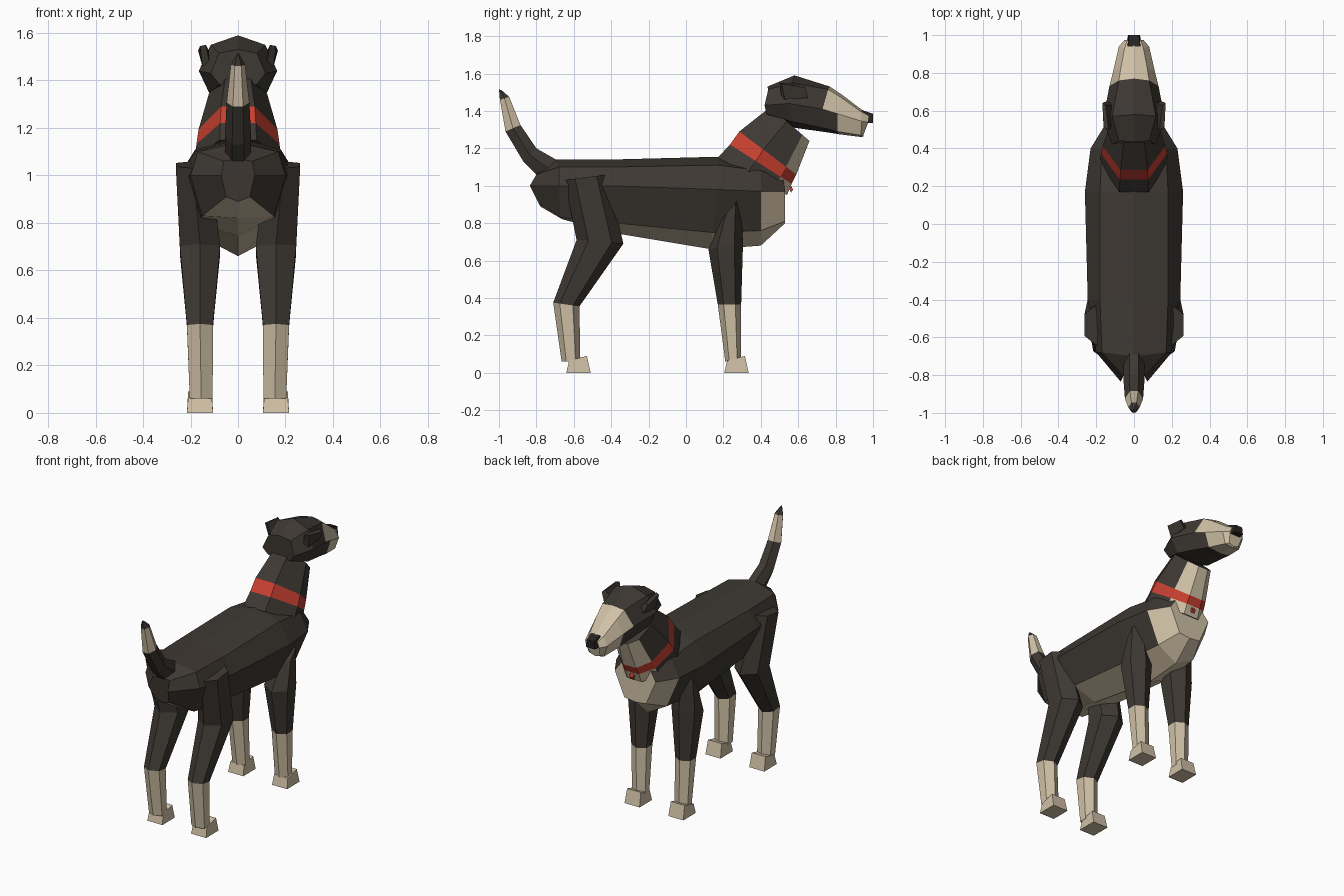
import bpy, bmesh

if "Cube" in bpy.data.objects:
    bpy.data.objects.remove(bpy.data.objects["Cube"])


def material(name, rgb):
    m = bpy.data.materials.new(name)
    m.diffuse_color = (*rgb, 1)
    m.use_nodes = True
    m.node_tree.nodes["Principled BSDF"].inputs["Base Color"].default_value = m.diffuse_color
    return m


DARK, CREAM, RED, BLACK = 0, 1, 2, 3
MATS = [material("dark_fur", (0.048, 0.040, 0.033)),
        material("cream_fur", (0.63, 0.53, 0.38)),
        material("collar_red", (0.58, 0.05, 0.03)),
        material("nose_black", (0.02, 0.017, 0.015))]


def loft(name, rings, rule=lambda seg, row: DARK, caps=(DARK, DARK)):
    """Skin closed rings of equal point count; rule(seg, row) gives the colour."""
    bm = bmesh.new()
    vs = [[bm.verts.new(p) for p in r] for r in rings]
    n = len(rings[0])
    for s in range(len(vs) - 1):
        for i in range(n):
            j = (i + 1) % n
            f = bm.faces.new((vs[s][i], vs[s][j], vs[s + 1][j], vs[s + 1][i]))
            f.material_index = rule(s, i)
    for ring, c in ((vs[0], caps[0]), (vs[-1], caps[1])):
        bm.faces.new(ring).material_index = c
    bmesh.ops.recalc_face_normals(bm, faces=bm.faces)
    me = bpy.data.meshes.new(name)
    bm.to_mesh(me)
    bm.free()
    for m in MATS:
        me.materials.append(m)
    ob = bpy.data.objects.new(name, me)
    bpy.context.collection.objects.link(ob)
    return ob


def mirror_ring(half):
    """Close a right-hand half profile with its mirror image."""
    return half + [(-x, y, z) for x, y, z in reversed(half) if x > 0]


def row8(i):
    """Height row of a face in an eight-point ring: 0 top to 3 bottom."""
    return min(i, 7 - i)


# Torso: top, upper, side, lower and keel points from rump to chest
torso = [
    [(0, -.80, 1.07), (.06, -.80, 1.06), (.07, -.835, 1.0), (.05, -.79, .91), (0, -.78, .89)],
    [(0, -.70, 1.14), (.17, -.68, 1.10), (.20, -.68, 1.0), (.15, -.67, .83), (0, -.66, .82)],
    [(0, -.40, 1.14), (.18, -.40, 1.10), (.245, -.40, 1.0), (.17, -.37, .80), (0, -.37, .745)],
    [(0, .17, 1.155), (.18, .17, 1.11), (.26, .17, .98), (.17, .14, .75), (0, .14, .66)],
    [(0, .36, 1.12), (.17, .40, 1.08), (.23, .40, .97), (.14, .40, .76), (0, .40, .68)],
    [(0, .53, 1.05), (.10, .52, 1.04), (.15, .53, .97), (.08, .53, .81), (0, .53, .80)],
]
loft("torso", [mirror_ring(r) for r in torso],
     lambda s, i: CREAM if row8(i) == 3 or (s == 4 and row8(i) == 2) else DARK,
     (DARK, CREAM))


# Neck with collar band: each ring runs from a nape point to a throat point
def neck_ring(yb, zb, yf, zf, k):
    prof = ((.075, 0), (.175, .42), (.13, .82), (.05, 1))
    return mirror_ring([(x * k, yb + (yf - yb) * t, zb + (zf - zb) * t) for x, t in prof])


neck = [(.17, 1.15, .54, .95, 1.04), (.235, 1.22, .565, 1.01, 1.0),
        (.285, 1.29, .59, 1.06, .95), (.45, 1.42, .66, 1.24, .70)]


def neck_rule(s, i):
    return RED if s == 1 else CREAM if i in (2, 3, 4) else DARK


loft("neck", [neck_ring(*r) for r in neck], neck_rule)

# Collar tag: small diamond
loft("collar_tag", [[(x, .562, 1.0), (x, .572, .98), (x, .562, .962), (x, .553, .98)]
                    for x in (-.012, .012)], lambda s, i: RED, (RED, RED))

# Head and muzzle: same five-point profile from back of skull to snout
head = [
    [(0, .435, 1.53), (.08, .44, 1.515), (.115, .42, 1.43), (.08, .43, 1.385), (0, .45, 1.36)],
    [(0, .58, 1.59), (.115, .57, 1.55), (.165, .55, 1.44), (.12, .56, 1.345), (0, .58, 1.31)],
    [(0, .77, 1.53), (.08, .76, 1.515), (.13, .73, 1.41), (.09, .75, 1.305), (0, .76, 1.285)],
    [(0, .83, 1.49), (.07, .825, 1.475), (.11, .81, 1.385), (.08, .81, 1.29), (0, .82, 1.275)],
    [(0, .935, 1.41), (.05, .93, 1.40), (.08, .94, 1.345), (.055, .935, 1.27), (0, .94, 1.26)],
    [(0, .975, 1.385), (.035, .975, 1.375), (.05, .975, 1.34), (.035, .95, 1.275), (0, .95, 1.265)],
]
loft("head", [mirror_ring(r) for r in head],
     lambda s, i: CREAM if s > 2 or (s == 2 and row8(i) < 2) else DARK,
     (DARK, CREAM))

# Nose
loft("nose", [[(-w, y, z0), (w, y, z0), (w * .8, y, z1), (-w * .8, y, z1)]
              for w, y, z0, z1 in ((.042, .94, 1.335, 1.405), (.032, 1.0, 1.335, 1.385))],
     lambda s, i: BLACK, (BLACK, BLACK))

# Tail: four-sided bent taper, cream band before a dark tip
tail = [(.055, -.80, 1.06, -.66, 1.12), (.055, -.87, 1.13, -.80, 1.20),
        (.048, -.965, 1.29, -.885, 1.325), (.03, -.995, 1.46, -.945, 1.475),
        (.004, -1.0, 1.515, -.985, 1.51)]
loft("tail", [[(w * .45, yb, zb), (w, (yb + yf) / 2, (zb + zf) / 2), (w * .45, yf, zf),
               (-w * .45, yf, zf), (-w, (yb + yf) / 2, (zb + zf) / 2), (-w * .45, yb, zb)]
              for w, yb, zb, yf, zf in tail],
     lambda s, i: CREAM if s == 2 else DARK)


# Legs: six-sided rings given as centre x, half width, back y/z, front y/z
def leg_ring(side, cx, w, yb, zb, yf, zf):
    hexagon = ((0, 0), (1, .25), (1, .75), (0, 1), (-1, .75), (-1, .25))
    return [(side * (cx + a * w), yb + (yf - yb) * t, zb + (zf - zb) * t) for a, t in hexagon]


front_leg = [(.18, .055, .19, .82, .29, .94), (.16, .085, .12, .66, .305, .70),
             (.16, .055, .17, .365, .295, .365), (.155, .048, .21, .06, .295, .06)]
hind_leg = [(.19, .072, -.65, 1.03, -.42, 1.06), (.16, .085, -.585, .71, -.335, .69),
            (.16, .055, -.71, .375, -.57, .355), (.155, .048, -.665, .06, -.565, .06)]

for side, label in ((1, "right"), (-1, "left")):
    for part, rings, y in (("front", front_leg, .205), ("hind", hind_leg, -.64)):
        loft(f"{part}_leg_{label}", [leg_ring(side, *r) for r in rings],
             lambda s, i: CREAM if s == 2 else DARK, (DARK, CREAM))
        # Paw: tapered block
        loft(f"{part}_paw_{label}",
             [[(side * (.16 - w), y0, zb), (side * (.16 + w), y0, zb),
               (side * (.16 + w), y1, zf), (side * (.16 - w), y1, zf)]
              for w, y0, y1, zb, zf in ((.055, y, y + .13, 0, 0),
                                        (.05, y + .015, y + .11, .065, .09))],
             lambda s, i: CREAM, (CREAM, CREAM))
    # Ear: small flap standing out from the skull
    loft(f"ear_{label}",
         [[(side * x, y, z) for x, y, z in ring] for ring in (
             [(.12, .51, 1.47), (.15, .53, 1.46), (.145, .65, 1.47), (.11, .63, 1.50)],
             [(.135, .50, 1.55), (.16, .51, 1.545), (.168, .64, 1.525), (.15, .63, 1.54)])])
